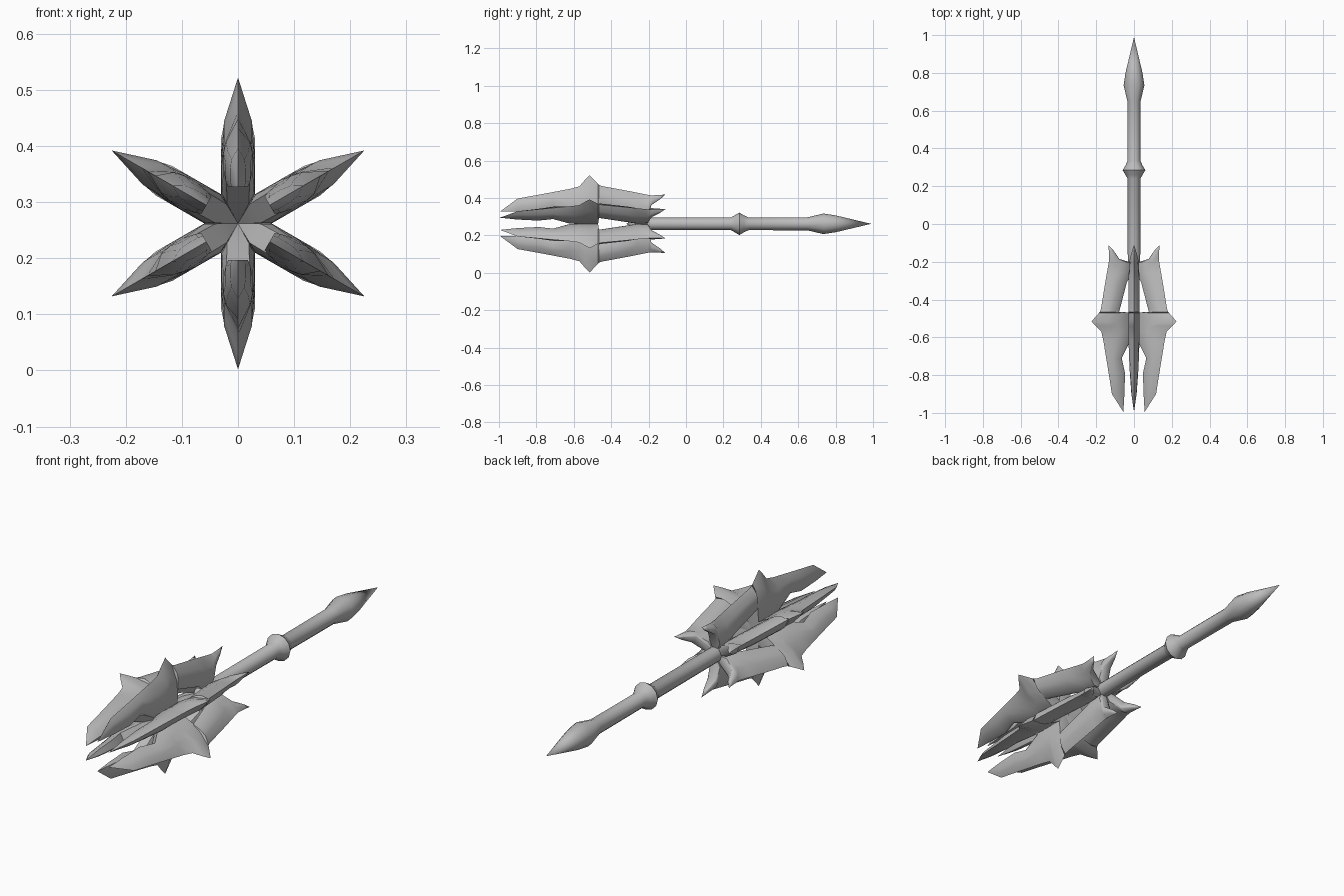
import bpy, bmesh, math
from mathutils import Matrix

cube = bpy.data.objects.get("Cube")
if cube:
    bpy.data.objects.remove(cube)

AXIS_Z = 0.262
CORE = 0.052  # radius where neighbouring flanges meet

steel = bpy.data.materials.new("grey steel")
steel.use_nodes = True
steel.diffuse_color = (0.5, 0.5, 0.5, 1)
steel.node_tree.nodes["Principled BSDF"].inputs["Base Color"].default_value = (0.5, 0.5, 0.5, 1)


def loft(name, rings, turn=0.0):
    """Skin closed rings of points, then turn the part about the weapon axis."""
    bm = bmesh.new()
    rows = [[bm.verts.new(p) for p in ring] for ring in rings]
    for a, b in zip(rows, rows[1:]):
        for i in range(len(a)):
            j = (i + 1) % len(a)
            bm.faces.new((a[i], a[j], b[j], b[i]))
    bmesh.ops.remove_doubles(bm, verts=bm.verts, dist=0.0002)
    bmesh.ops.recalc_face_normals(bm, faces=bm.faces)
    bm.transform(Matrix.Translation((0, 0, AXIS_Z)) @ Matrix.Rotation(turn, 4, 'Y'))
    mesh = bpy.data.meshes.new(name)
    bm.to_mesh(mesh)
    bm.free()
    mesh.materials.append(steel)
    obj = bpy.data.objects.new(name, mesh)
    bpy.context.collection.objects.link(obj)
    bpy.ops.object.select_all(action='DESELECT')
    obj.select_set(True)
    bpy.context.view_layer.objects.active = obj
    bpy.ops.object.shade_smooth_by_angle(angle=math.radians(45))
    return obj


def flange_ring(y, outer, inner, width):
    """Leaf-shaped section: sharp outer ridge, flat sides, narrower inner face."""
    span = outer - inner
    shoulder = min(outer, max(CORE, inner + 0.12 * span))
    inner_width = width * (0.8 if inner > CORE else inner / CORE)
    side = [(width * 0.83, outer - 0.3 * span),
            (width, outer - 0.54 * span),
            (width, shoulder),
            (inner_width, inner)]
    points = [(0, outer)] + side + [(-x, r) for x, r in reversed(side)]
    return [(x, y, r) for x, r in points]


# Handle with collar and pommel spike: (y, radius)
handle = [(-0.32, 0), (-0.27, 0.03), (-0.2, 0.033), (0.24, 0.034), (0.26, 0.045),
          (0.285, 0.06), (0.31, 0.045), (0.335, 0.034), (0.65, 0.035),
          (0.735, 0.055), (0.8, 0.045), (0.99, 0)]
SIDES = 12
loft("handle", [[(r * math.cos(math.tau * i / SIDES), y, r * math.sin(math.tau * i / SIDES))
                 for i in range(SIDES)] for y, r in handle])

# Flange stations: (y, outer radius, inner radius, half width)
flange = [(-0.995, 0.065, 0.065, 0), (-0.9, 0.135, 0.065, 0.014),
          (-0.79, 0.155, 0.065, 0.022), (-0.71, 0.17, 0.087, 0.026),
          (-0.62, 0.187, 0.035, 0.029), (-0.57, 0.2, 0.012, 0.03),
          (-0.54, 0.235, 0, 0.03), (-0.515, 0.26, 0, 0.03),
          (-0.47, 0.213, 0, 0.03), (-0.465, 0.208, 0.105, 0.03),
          (-0.45, 0.202, 0.1, 0.03), (-0.31, 0.176, 0.058, 0.03),
          (-0.26, 0.166, 0.02, 0.028), (-0.205, 0.155, 0.02, 0.025),
          (-0.185, 0.152, 0.1, 0.022), (-0.14, 0.154, 0.13, 0.01),
          (-0.11, 0.157, 0.157, 0)]
for k in range(6):
    loft(f"flange_{k + 1}", [flange_ring(*s) for s in flange], math.tau * k / 6)
